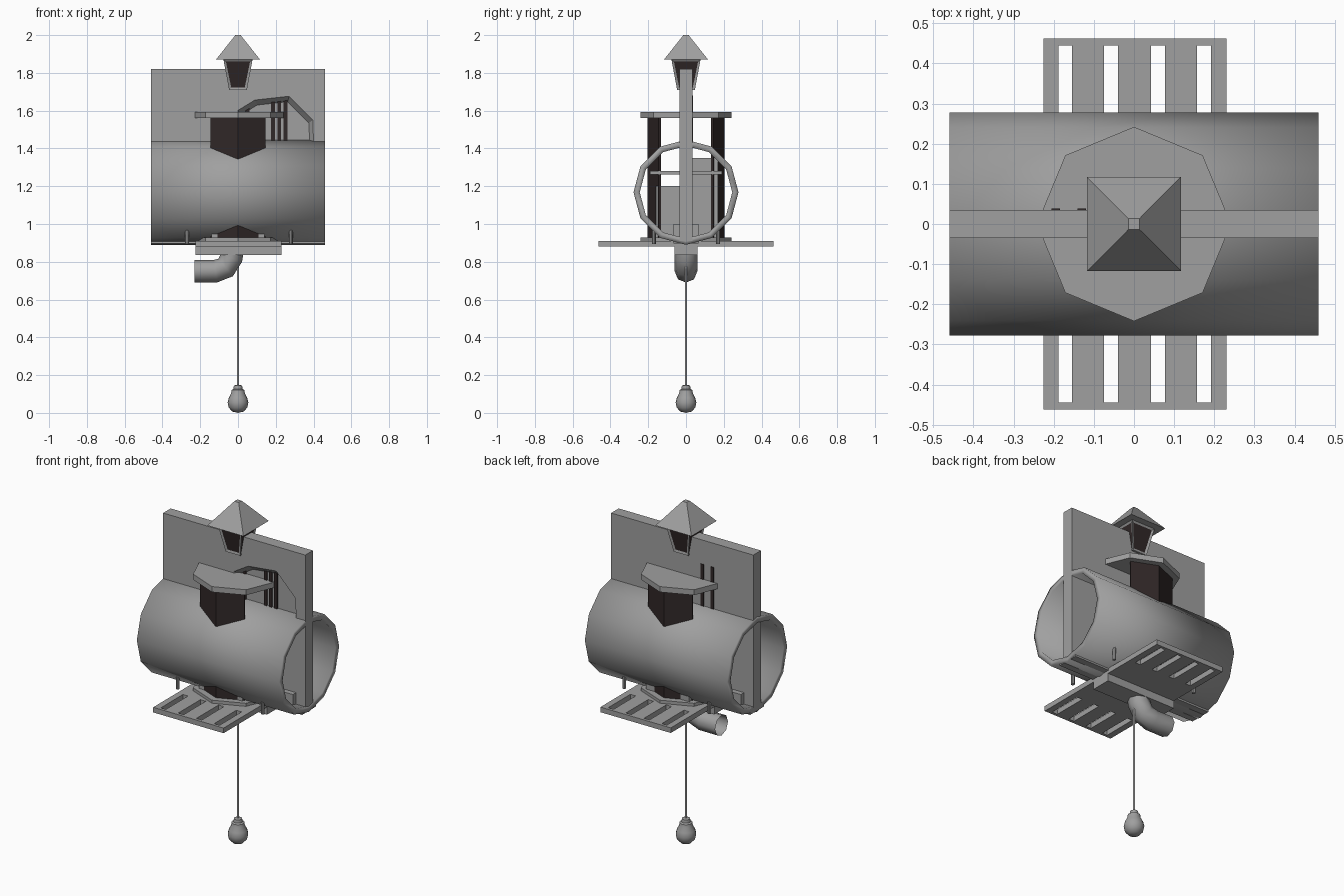
import bpy, bmesh, math
from mathutils import Matrix, Vector

cube = bpy.data.objects.get("Cube")
if cube:
    bpy.data.objects.remove(cube, do_unlink=True)


def material(name, color):
    m = bpy.data.materials.new(name)
    m.use_nodes = True
    m.diffuse_color = color
    m.node_tree.nodes["Principled BSDF"].inputs["Base Color"].default_value = color
    return m


GREY = material("warm grey", (0.35, 0.35, 0.35, 1))
DARK = material("dark brown", (0.03, 0.021, 0.021, 1))


def finish(name, bm, mats=(GREY,), smooth=None):
    bmesh.ops.recalc_face_normals(bm, faces=bm.faces)
    mesh = bpy.data.meshes.new(name)
    bm.to_mesh(mesh)
    bm.free()
    ob = bpy.data.objects.new(name, mesh)
    bpy.context.collection.objects.link(ob)
    for m in mats:
        mesh.materials.append(m)
    if smooth:
        bpy.ops.object.select_all(action='DESELECT')
        ob.select_set(True)
        bpy.context.view_layer.objects.active = ob
        bpy.ops.object.shade_smooth_by_angle(angle=math.radians(smooth))
    return ob


def add_box(bm, x, y, z):
    size = [b - a for a, b in (x, y, z)]
    mid = [(a + b) / 2 for a, b in (x, y, z)]
    bmesh.ops.create_cube(bm, size=1, matrix=Matrix.Translation(mid) @ Matrix.Diagonal((*size, 1)))


def box(name, x, y, z, mat=GREY):
    bm = bmesh.new()
    add_box(bm, x, y, z)
    return finish(name, bm, (mat,))


def cone(name, r1, r2, z0, z1, sides, turn=0, at=(0, 0), smooth=None):
    bm = bmesh.new()
    mat = Matrix.Translation((*at, (z0 + z1) / 2)) @ Matrix.Rotation(turn, 4, 'Z')
    bmesh.ops.create_cone(bm, cap_ends=True, segments=sides, radius1=r1, radius2=r2,
                          depth=z1 - z0, matrix=mat)
    return finish(name, bm, smooth=smooth)


def loft(name, ring_a, ring_b, mat=GREY):
    """Solid between two matching outlines."""
    bm = bmesh.new()
    a = [bm.verts.new(p) for p in ring_a]
    b = [bm.verts.new(p) for p in ring_b]
    bm.faces.new(a)
    bm.faces.new(b)
    for i in range(len(a)):
        j = (i + 1) % len(a)
        bm.faces.new((a[i], a[j], b[j], b[i]))
    return finish(name, bm, (mat,))


# Upright wall panel with a bevelled arched recess on the front
wall = box("wall_panel", (-.46, .46), (-.035, .035), (.91, 1.82))
arch = [(0, 1.4), (0, 1.6), (.09, 1.655), (.27, 1.675), (.395, 1.55), (.4, 1.4)]
centre = Vector((.2, 1.4))


def arch_ring(scale, y):
    return [(centre.x + (x - centre.x) * scale, y, centre.y + (z - centre.y) * scale) for x, z in arch]


cutter = loft("arch_cutter", arch_ring(1.04, -.045), arch_ring(.9, -.005))
cutter.hide_render = True
cutter.hide_viewport = True
cut = wall.modifiers.new("arch", 'BOOLEAN')
cut.object = cutter
cut.solver = 'EXACT'

# Dark bars in the recess and on the back
for i, (x, top) in enumerate(((.05, 1.62), (.185, 1.65), (.218, 1.655), (.252, 1.655))):
    box(f"front_bar_{i}", (x - .01, x + .01), (-.012, -.004), (1.42, top), DARK)
for i, x in enumerate((-.13, -.195)):
    box(f"back_bar_{i}", (x - .011, x + .011), (.034, .038), (1.42, 1.68), DARK)

# Horizontal open tube
bm = bmesh.new()
bmesh.ops.create_cone(bm, cap_ends=False, segments=12, radius1=.278, radius2=.278, depth=.92,
                      matrix=Matrix.Translation((0, 0, 1.168)) @ Matrix.Rotation(math.pi / 2, 4, 'Y'))
tube = finish("tube", bm, smooth=40)
shell = tube.modifiers.new("shell", 'SOLIDIFY')
shell.thickness = .033
shell.offset = -1

# Octagonal roof and floor plates
cone("bay_roof", .242, .242, 1.56, 1.592, 8)
cone("bay_floor", .242, .242, .908, .928, 8)

# Angled dark bays, front and back
for name, s in (("front_bay", -1), ("back_bay", 1)):
    outline = [(-.145, .145), (0, .205), (.145, .145), (.14, .133), (0, .19), (-.14, .133)]
    loft(name, [(x, s * y, .925) for x, y in outline], [(x, s * y, 1.562) for x, y in outline], DARK)

# Panels and shelf inside the tube
box("inner_shelf", (-.15, .15), (-.19, .19), (1.262, 1.28))
box("low_panel", (-.14, .14), (-.16, -.03), (.92, 1.2))
box("high_panel", (-.14, .14), (.03, .17), (.92, 1.35))
box("wall_foot", (-.4, .4), (-.065, .065), (.905, 1.0))
box("bottom_rail", (-.46, .46), (-.065, .065), (.897, .93))

# Slotted deck
bm = bmesh.new()
add_box(bm, (-.225, .23), (-.24, .24), (.88, .91))
edges = [-.225, -.188, -.155, -.075, -.04, .042, .077, .157, .192, .23]
for s in (-1, 1):
    add_box(bm, (-.225, .23), sorted((s * .445, s * .462)), (.88, .91))
    for x0, x1 in zip(edges[::2], edges[1::2]):
        add_box(bm, (x0, x1), sorted((s * .24, s * .445)), (.88, .91))
finish("slotted_deck", bm)
box("deck_beam", (-.225, .23), (-.06, .06), (.835, .88))

# Pegs under the tube
for i, (x, y) in enumerate((x, y) for x in (-.27, .28) for y in (-.17, .17)):
    cone(f"peg_{i}", .01, .01, .895, .97, 8, at=(x, y))

# Bent drain pipe
curve = bpy.data.curves.new("drain_pipe", 'CURVE')
curve.dimensions = '3D'
curve.bevel_depth = .06
curve.bevel_resolution = 2
path = [(-.03, .86), (-.035, .82), (-.065, .77), (-.12, .75), (-.23, .75)]
spline = curve.splines.new('POLY')
spline.points.add(len(path) - 1)
for p, (x, z) in zip(spline.points, path):
    p.co = (x, 0, z, 1)
curve.materials.append(GREY)
pipe = bpy.data.objects.new("drain_pipe", curve)
bpy.context.collection.objects.link(pipe)

# Hanging cord and weight
cone("cord", .006, .006, .14, .85, 8, smooth=50)
bm = bmesh.new()
profile = [(0, 0), (.03, .007), (.049, .028), (.055, .055), (.049, .08), (.036, .105),
           (.034, .122), (.024, .127), (.022, .145), (0, .15)]
verts = [bm.verts.new((r, 0, z)) for r, z in profile]
line = [bm.edges.new(pair) for pair in zip(verts, verts[1:])]
bmesh.ops.spin(bm, geom=verts + line, cent=(0, 0, 0), axis=(0, 0, 1), angle=2 * math.pi, steps=16)
bmesh.ops.remove_doubles(bm, verts=bm.verts, dist=.0005)
finish("hanging_weight", bm, smooth=40)

# Lantern: tapered body with inset dark panes, pyramid cap
root2 = math.sqrt(2)
bm = bmesh.new()
bmesh.ops.create_cone(bm, cap_ends=True, segments=4, radius1=.047 * root2, radius2=.077 * root2,
                      depth=.16, matrix=Matrix.Translation((0, 0, 1.79)) @ Matrix.Rotation(math.pi / 4, 4, 'Z'))
panes = [f for f in bm.faces if abs(f.normal.z) < .7]
bmesh.ops.inset_individual(bm, faces=panes, thickness=.017, depth=-.005)
for f in panes:
    f.material_index = 1
finish("lantern_body", bm, (GREY, DARK))
cone("lantern_cap", .117 * root2, .014 * root2, 1.87, 2.0, 4, math.pi / 4)
